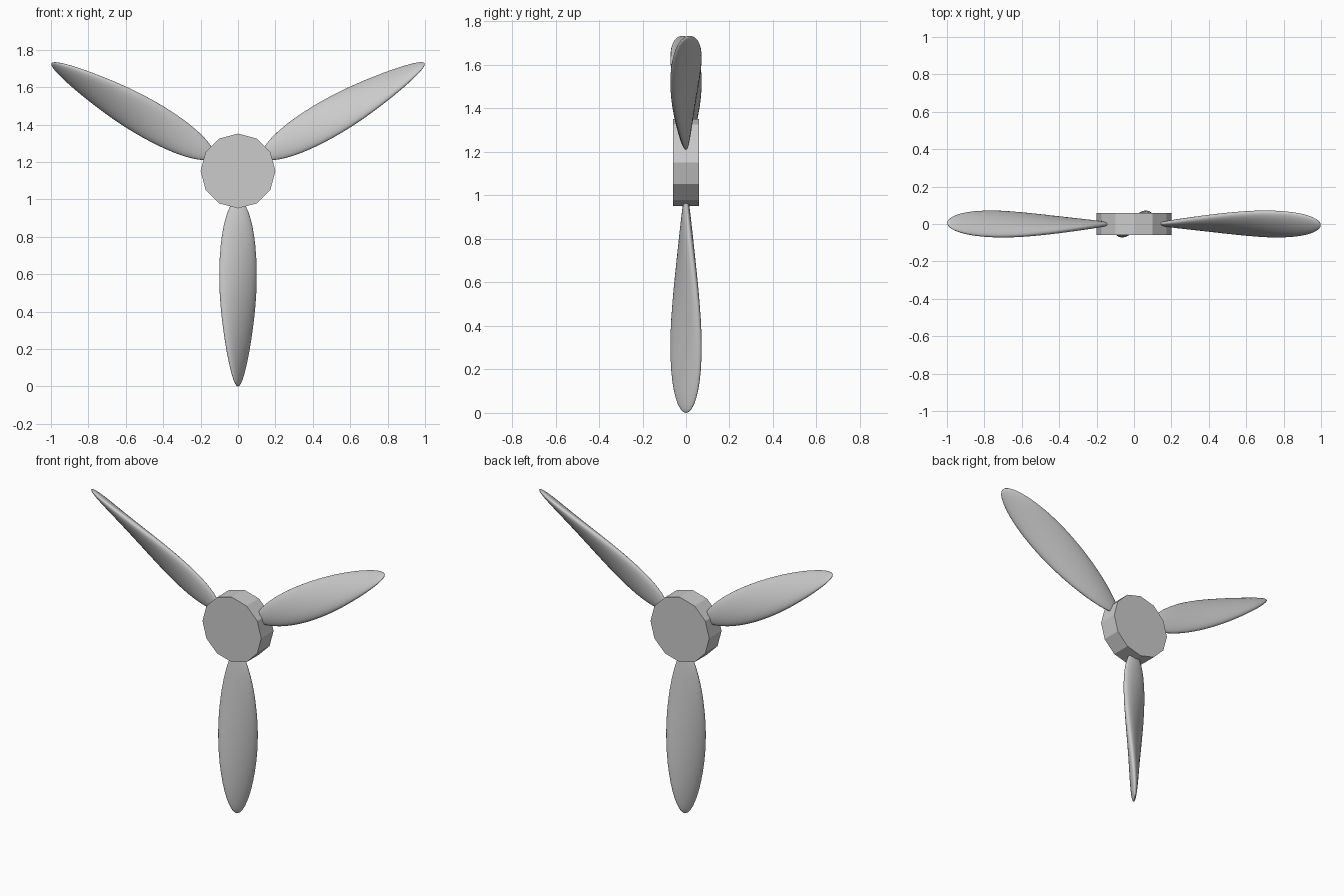
import bpy, bmesh, math
from mathutils import Matrix, Vector

if "Cube" in bpy.data.objects:
    bpy.data.objects.remove(bpy.data.objects["Cube"])

HUB_Z = 1.152


def make_object(name, bm, smooth):
    mesh = bpy.data.meshes.new(name)
    for f in bm.faces:
        f.smooth = smooth
    bm.to_mesh(mesh)
    bm.free()
    obj = bpy.data.objects.new(name, mesh)
    bpy.context.collection.objects.link(obj)
    return obj


# Hub: flat-faced twelve-sided drum, axis along y
bm = bmesh.new()
bmesh.ops.create_cone(bm, cap_ends=True, segments=12, radius1=0.2, radius2=0.2, depth=0.12)
bm.transform(Matrix.Translation((0, 0, HUB_Z)) @ Matrix.Rotation(math.radians(90), 4, 'X'))
make_object("hub", bm, False)


# Blade: flattened ellipsoid hanging down, twisted more towards the tip
def blade(name, angle):
    bm = bmesh.new()
    bmesh.ops.create_uvsphere(bm, u_segments=32, v_segments=24, radius=1)
    for v in bm.verts:
        x, y, z = v.co.x * 0.111, v.co.y * 0.035, 0.5 + v.co.z * 0.5
        twist = math.radians(60) * (1 - z)
        v.co = Matrix.Rotation(twist, 3, 'Z') @ Vector((x, y, z - HUB_Z))
    bm.transform(Matrix.Translation((0, 0, HUB_Z)) @ Matrix.Rotation(angle, 4, 'Y'))
    make_object(name, bm, True)


for i, side in enumerate(("lower", "upper_left", "upper_right")):
    blade(side + "_blade", i * math.tau / 3)
